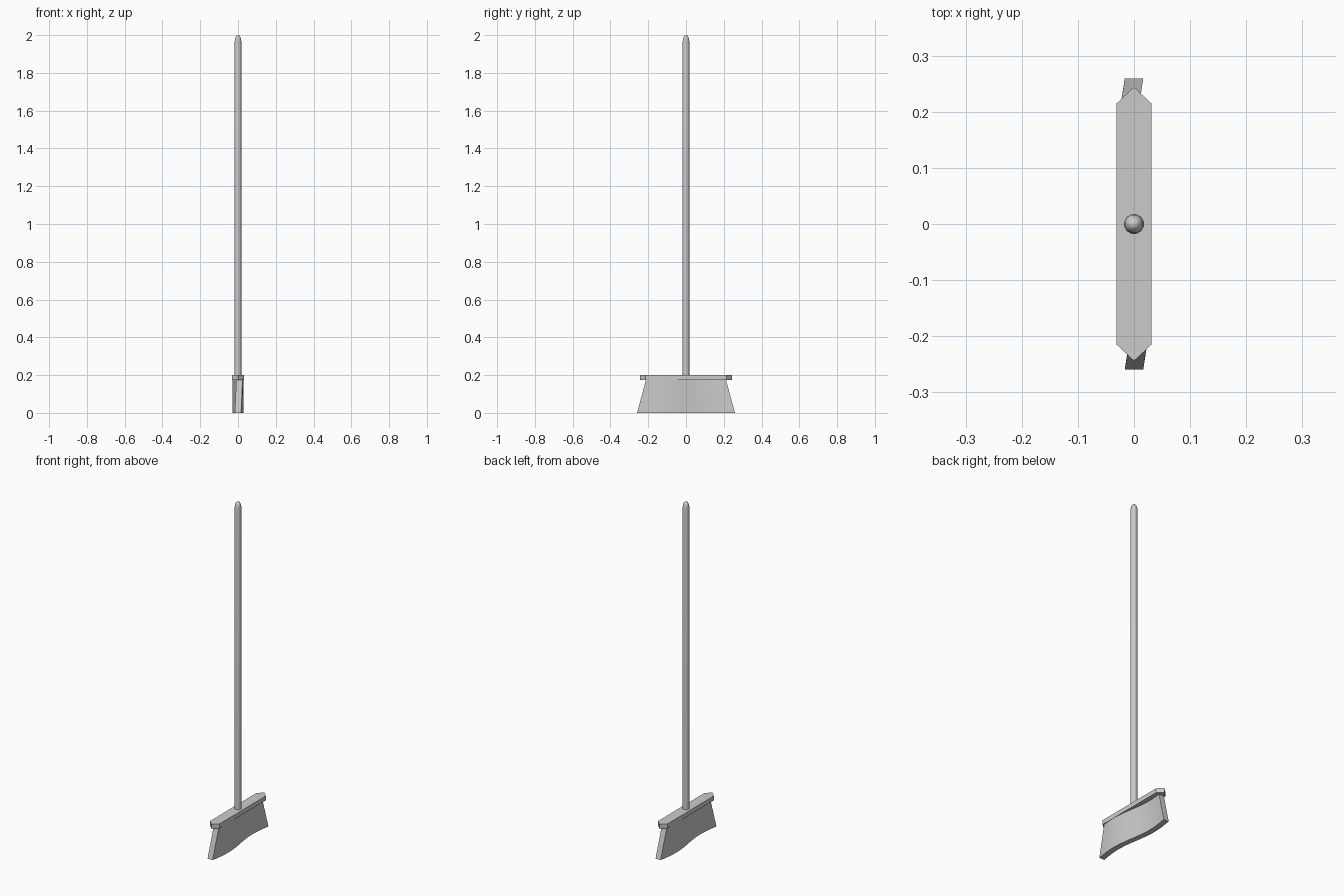
import bpy, bmesh, math

if "Cube" in bpy.data.objects:
    bpy.data.objects.remove(bpy.data.objects["Cube"])


def make_object(name, bm, smooth_angle=None):
    bmesh.ops.recalc_face_normals(bm, faces=bm.faces)
    mesh = bpy.data.meshes.new(name)
    bm.to_mesh(mesh)
    bm.free()
    obj = bpy.data.objects.new(name, mesh)
    bpy.context.collection.objects.link(obj)
    if smooth_angle:
        bpy.ops.object.select_all(action='DESELECT')
        obj.select_set(True)
        bpy.context.view_layer.objects.active = obj
        bpy.ops.object.shade_smooth_by_angle(angle=math.radians(smooth_angle))
    return obj


# Handle: lathed rod with a rounded tip
SIDES = 12
bm = bmesh.new()
profile = [(0.018, 0.2), (0.018, 1.967), (0.0165, 1.98), (0.0125, 1.991), (0.007, 1.998)]
rings = []
for r, z in profile:
    angles = [2 * math.pi * (i + 0.5) / SIDES for i in range(SIDES)]
    rings.append([bm.verts.new((r * math.cos(a), r * math.sin(a), z)) for a in angles])
tip = bm.verts.new((0, 0, 2.0))
for i in range(SIDES):
    j = (i + 1) % SIDES
    for lo, hi in zip(rings, rings[1:]):
        bm.faces.new((lo[i], lo[j], hi[j], hi[i]))
    bm.faces.new((rings[-1][i], rings[-1][j], tip))
bm.faces.new(rings[0][::-1])
make_object("handle", bm, 40)

# Head plate: long block with pointed ends
bm = bmesh.new()
outline = [(0.031, -0.215), (0.031, 0.215), (0, 0.244),
           (-0.031, 0.215), (-0.031, -0.215), (0, -0.244)]
base = bm.faces.new([bm.verts.new((x, y, 0.174)) for x, y in outline])
top = bmesh.ops.extrude_face_region(bm, geom=[base], use_keep_orig=True)["geom"]
bmesh.ops.translate(bm, vec=(0, 0, 0.026),
                    verts=[v for v in top if isinstance(v, bmesh.types.BMVert)])
make_object("head_plate", bm)

# Bristles: S-shaped slab in plan, flaring towards the floor
STEPS, HALF_THICK, WAVE, HALF_LEN = 28, 0.0165, 0.0135, 0.259
bm = bmesh.new()
sections = []
for i in range(STEPS + 1):
    t = 2 * i / STEPS - 1
    section = []
    for half, z, side in ((HALF_LEN, 0, 1), (0.212, 0.175, 1),
                          (0.212, 0.175, -1), (HALF_LEN, 0, -1)):
        y = t * half
        x = -WAVE * math.sin(math.pi * y / HALF_LEN) + side * HALF_THICK
        section.append(bm.verts.new((x, y, z)))
    sections.append(section)
for a, b in zip(sections, sections[1:]):
    for k in range(4):
        n = (k + 1) % 4
        bm.faces.new((a[k], a[n], b[n], b[k]))
bm.faces.new(sections[0])
bm.faces.new(sections[-1][::-1])
make_object("bristles", bm, 30)
